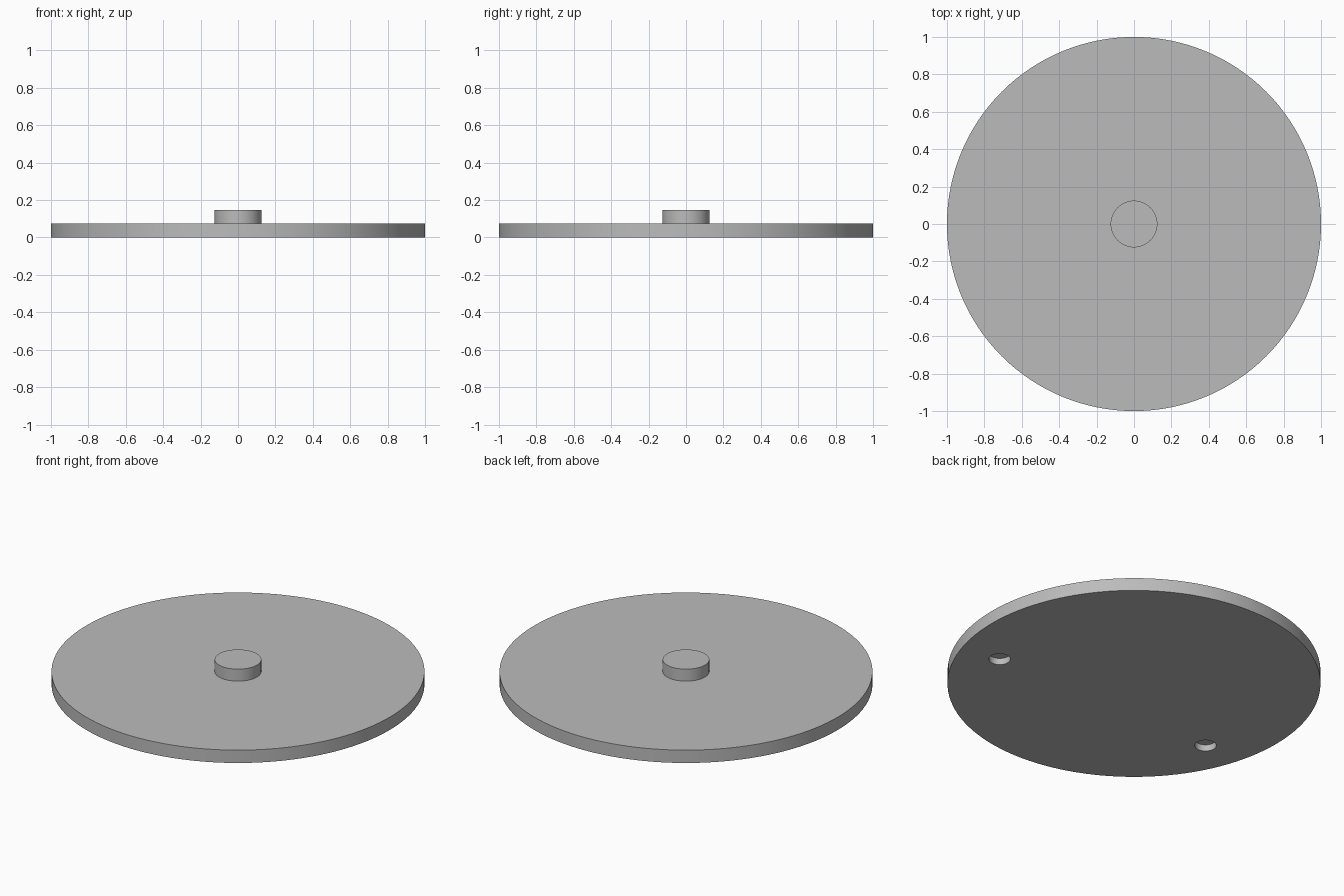
import bpy
from math import radians, cos, sin

cube = bpy.data.objects.get("Cube")
if cube:
    bpy.data.objects.remove(cube, do_unlink=True)

# Single grey finish
grey = bpy.data.materials.new("plain_grey")
grey.use_nodes = True
colour = (0.5, 0.5, 0.5, 1)
grey.diffuse_color = colour
grey.node_tree.nodes["Principled BSDF"].inputs["Base Color"].default_value = colour


def cylinder(name, radius, bottom, top, x=0, y=0, sides=128):
    bpy.ops.mesh.primitive_cylinder_add(
        vertices=sides, radius=radius, depth=top - bottom,
        location=(x, y, (bottom + top) / 2))
    obj = bpy.context.object
    obj.name = name
    obj.data.materials.append(grey)
    return obj


def smooth(obj):
    bpy.ops.object.select_all(action="DESELECT")
    obj.select_set(True)
    bpy.context.view_layer.objects.active = obj
    bpy.ops.object.shade_smooth_by_angle(angle=radians(30))


THICKNESS = 0.076

# Round plate and central boss
plate = cylinder("round_plate", 1, 0, THICKNESS)
boss = cylinder("centre_boss", 0.125, THICKNESS, 0.147, sides=64)

# Two blind mounting holes in the underside
for side, label in ((1, "left"), (-1, "right")):
    cutter = cylinder(label + "_hole_cutter", 0.058, -0.05, THICKNESS / 2,
                      side * 0.767 * cos(radians(20)),
                      -0.767 * sin(radians(20)), 48)
    cutter.hide_render = True
    cutter.hide_set(True)
    cut = plate.modifiers.new(label + "_hole", "BOOLEAN")
    cut.operation = "DIFFERENCE"
    cut.solver = "EXACT"
    cut.object = cutter

# Apply the cuts and remove the cutters
bpy.ops.object.select_all(action="DESELECT")
plate.select_set(True)
bpy.context.view_layer.objects.active = plate
for modifier in list(plate.modifiers):
    cutter = modifier.object
    bpy.ops.object.modifier_apply(modifier=modifier.name)
    bpy.data.objects.remove(cutter, do_unlink=True)

for part in (plate, boss):
    smooth(part)
